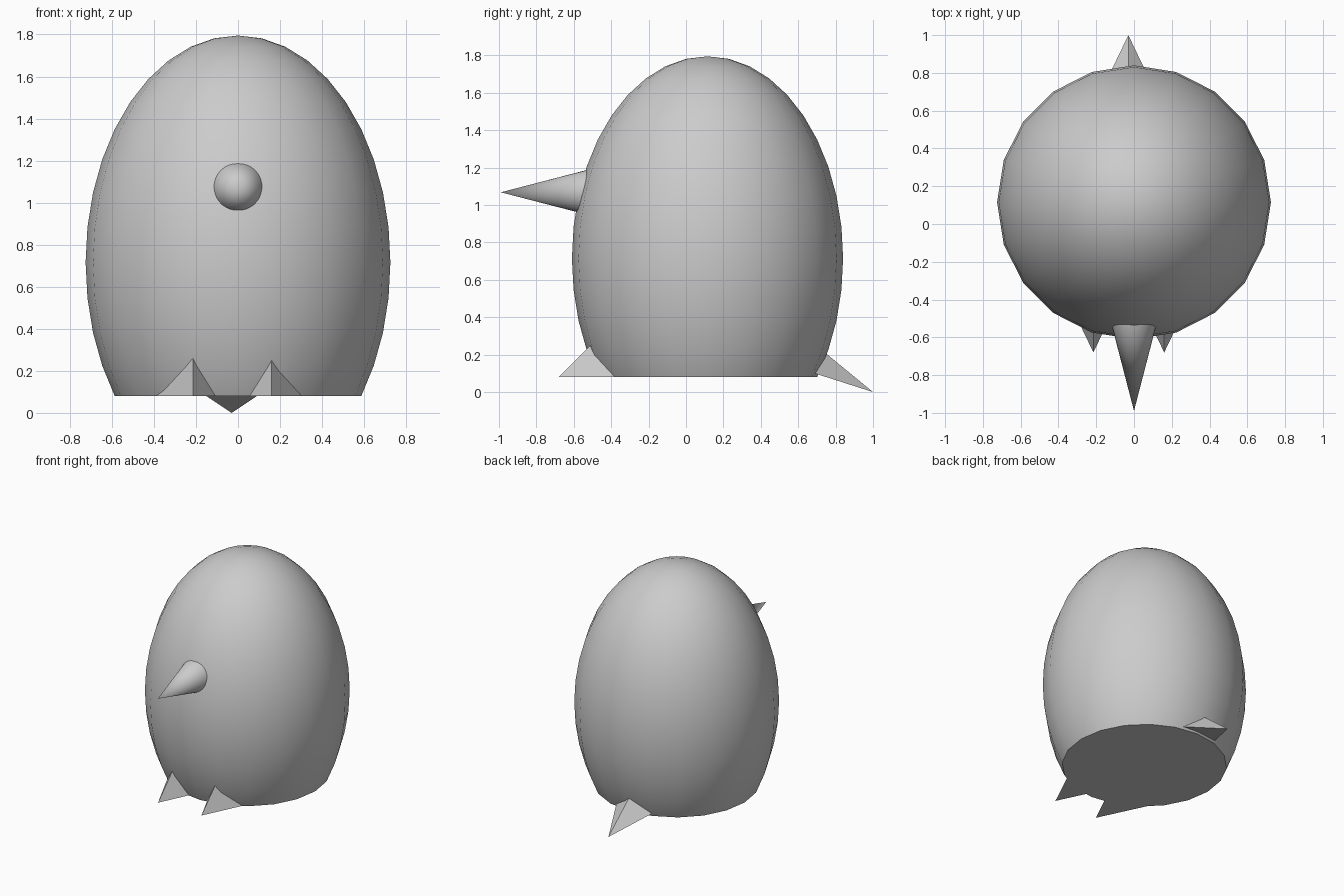
import bpy, bmesh, math
from mathutils import Matrix, Vector

if "Cube" in bpy.data.objects:
    bpy.data.objects.remove(bpy.data.objects["Cube"])


def finish(name, bm, smooth=False):
    bmesh.ops.recalc_face_normals(bm, faces=bm.faces)
    mesh = bpy.data.meshes.new(name)
    bm.to_mesh(mesh)
    bm.free()
    obj = bpy.data.objects.new(name, mesh)
    bpy.context.collection.objects.link(obj)
    if smooth:
        bpy.ops.object.select_all(action='DESELECT')
        obj.select_set(True)
        bpy.context.view_layer.objects.active = obj
        bpy.ops.object.shade_smooth_by_angle(angle=math.radians(35))
    return obj


def spike(name, tip, length, ridge_rise, base_rise):
    """Three-sided spike; rises are z per unit of length (signed along y)."""
    x, y, z = tip
    back = y + length
    d = abs(length)
    w = 0.48 * d
    bm = bmesh.new()
    points = [tip,
              (x - w, back, z + base_rise * d),
              (x + w, back, z + base_rise * d),
              (x, back, z + ridge_rise * d)]
    t, a, b, c = [bm.verts.new(p) for p in points]
    for face in ((t, a, b), (t, b, c), (t, c, a), (a, c, b)):
        bm.faces.new(face)
    return finish(name, bm)


# Body: egg cut flat at the bottom
FLOOR = 0.08
bm = bmesh.new()
bmesh.ops.create_uvsphere(
    bm, u_segments=20, v_segments=20, radius=1,
    matrix=Matrix.Translation((0, 0.115, 0.715)) @ Matrix.Diagonal((0.725, 0.725, 1.08, 1)))
cut = bmesh.ops.bisect_plane(
    bm, geom=bm.verts[:] + bm.edges[:] + bm.faces[:],
    plane_co=(0, 0, FLOOR), plane_no=(0, 0, -1), clear_outer=True)
bmesh.ops.holes_fill(bm, edges=[e for e in bm.edges if e.is_boundary], sides=0)
finish("body", bm, smooth=True)

# Beak: cone pointing to the front
bm = bmesh.new()
bmesh.ops.create_cone(
    bm, cap_ends=True, segments=32, radius1=0.127, radius2=0, depth=0.49,
    matrix=Matrix.Translation((0, -0.745, 1.068)) @ Matrix.Rotation(math.pi / 2, 4, 'X'))
bmesh.ops.remove_doubles(bm, verts=bm.verts, dist=1e-5)
finish("beak", bm, smooth=True)

# Feet and tail
spike("left_foot", (-0.215, -0.68, FLOOR), 0.38, 1.01, 0)
spike("right_foot", (0.16, -0.68, FLOOR), 0.38, 1.01, 0)
spike("tail", (-0.03, 1.0, 0.0), -0.35, 0.82, 0.32)
